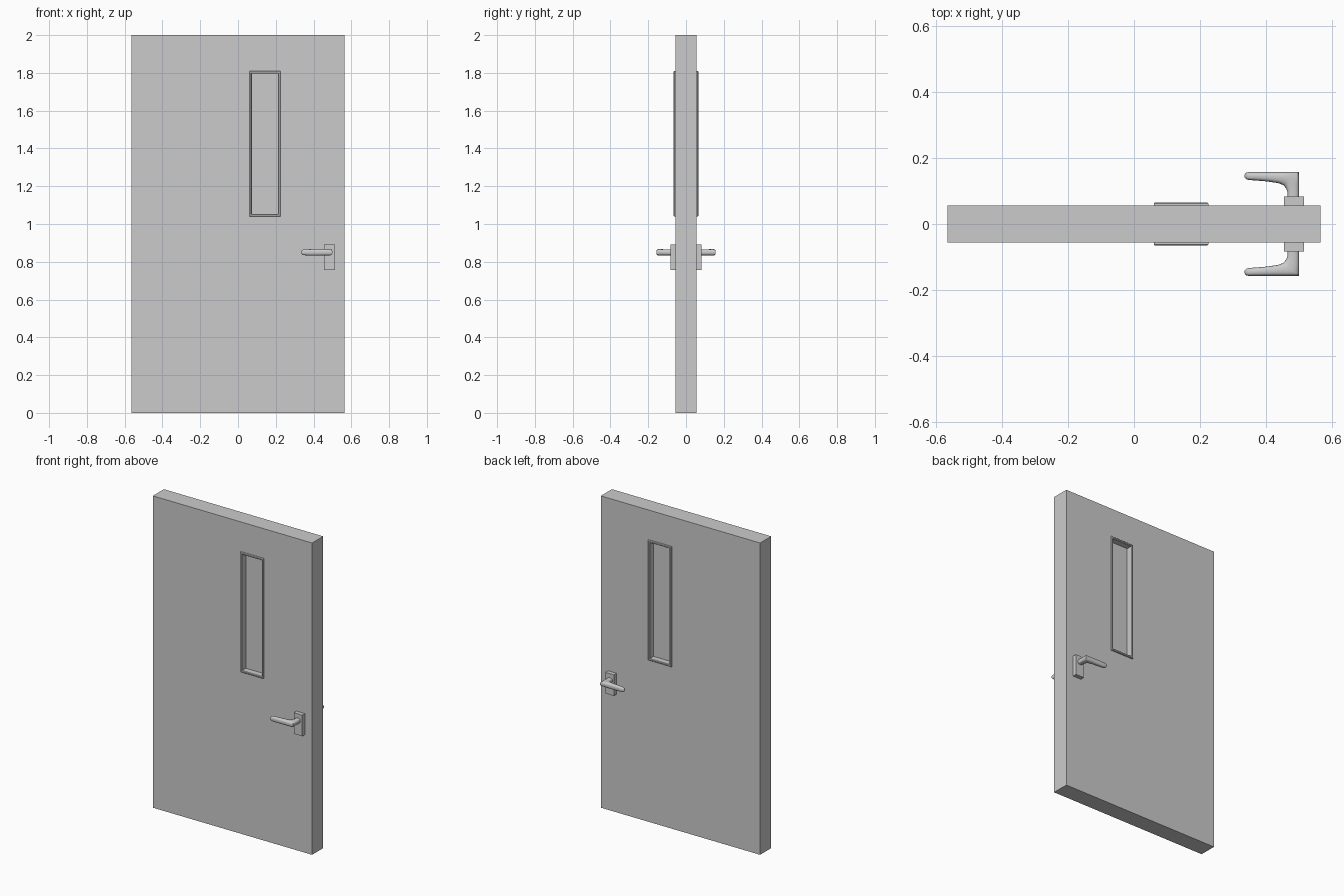
import bpy, bmesh, math

if "Cube" in bpy.data.objects:
    bpy.data.objects.remove(bpy.data.objects["Cube"])

T = 0.056                          # half thickness of the door
WIN = (0.06, 0.225, 1.04, 1.81)    # outer outline of the window frame


def finish(name, bm, smooth=False):
    bmesh.ops.recalc_face_normals(bm, faces=bm.faces)
    mesh = bpy.data.meshes.new(name)
    bm.to_mesh(mesh)
    bm.free()
    ob = bpy.data.objects.new(name, mesh)
    bpy.context.collection.objects.link(ob)
    if smooth:
        bpy.context.view_layer.objects.active = ob
        ob.select_set(True)
        bpy.ops.object.shade_smooth_by_angle(angle=math.radians(40))
        ob.select_set(False)
    return ob


def skin(bm, rings, closed):
    n = len(rings[0])
    for i in range(len(rings) if closed else len(rings) - 1):
        a, b = rings[i], rings[(i + 1) % len(rings)]
        for j in range(n):
            k = (j + 1) % n
            bm.faces.new((a[j], a[k], b[k], b[j]))


def rect_ring(bm, rect, y, inset=0.0):
    x0, x1, z0, z1 = rect
    x0, x1, z0, z1 = x0 + inset, x1 - inset, z0 + inset, z1 - inset
    return [bm.verts.new(p) for p in ((x0, y, z0), (x1, y, z0), (x1, y, z1), (x0, y, z1))]


def box(name, x0, x1, y0, y1, z0, z1):
    bm = bmesh.new()
    bmesh.ops.create_cube(bm, size=1)
    for v in bm.verts:
        v.co = (x0 + (v.co.x + .5) * (x1 - x0), y0 + (v.co.y + .5) * (y1 - y0),
                z0 + (v.co.z + .5) * (z1 - z0))
    return finish(name, bm)


def mirror_y(ob):
    mod = ob.modifiers.new("both_sides", 'MIRROR')
    mod.use_axis = (False, True, False)


# door leaf with a window opening
bm = bmesh.new()
leaf = (-0.565, 0.565, 0.0, 2.0)
skin(bm, [rect_ring(bm, leaf, -T), rect_ring(bm, WIN, -T, 0.006),
          rect_ring(bm, WIN, T, 0.006), rect_ring(bm, leaf, T)], True)
finish("door_leaf", bm)

# raised window frame: a chamfered lip that lines the opening
bm = bmesh.new()
profile = [(0, T - .002), (0, T + .006), (.003, T + .009), (.010, T + .009),
           (.013, T + .006), (.013, 0.02), (.006, 0.02), (.006, T - .002)]
skin(bm, [rect_ring(bm, WIN, -y, i) for i, y in profile], True)
mirror_y(finish("window_frame", bm))

# recessed glass pane
box("window_glass", WIN[0] + .01, WIN[1] - .01, -0.025, 0.025, WIN[2] + .01, WIN[3] - .01)

# handle plate on both faces
mirror_y(box("handle_plate", 0.454, 0.514, -0.083, -T + .001, 0.757, 0.892))

# lever: rounded sections between an inner and outer edge, with half height
sections = [
    (.464, .080, .500, .080, .016), (.464, .097, .500, .100, .016),
    (.461, .107, .500, .125, .016), (.453, .117, .500, .157, .017),
    (.436, .124, .455, .157, .017), (.400, .129, .405, .157, .017),
    (.365, .132, .365, .157, .016), (.347, .133, .347, .157, .015),
    (.339, .136, .339, .155, .011), (.335, .141, .335, .150, .005)]
SIDES = 20
bm = bmesh.new()
rings = []
for xi, yi, xo, yo, h in sections:
    ring = []
    for k in range(SIDES):
        a = 2 * math.pi * k / SIDES
        c, s = [math.copysign(abs(f) ** 0.75, f) for f in (math.cos(a), math.sin(a))]
        t = (c + 1) / 2
        ring.append(bm.verts.new((xi + (xo - xi) * t, -(yi + (yo - yi) * t), 0.85 + h * s)))
    rings.append(ring)
skin(bm, rings, False)
bm.faces.new(rings[0])
bm.faces.new(rings[-1])
mirror_y(finish("handle_lever", bm, smooth=True))
